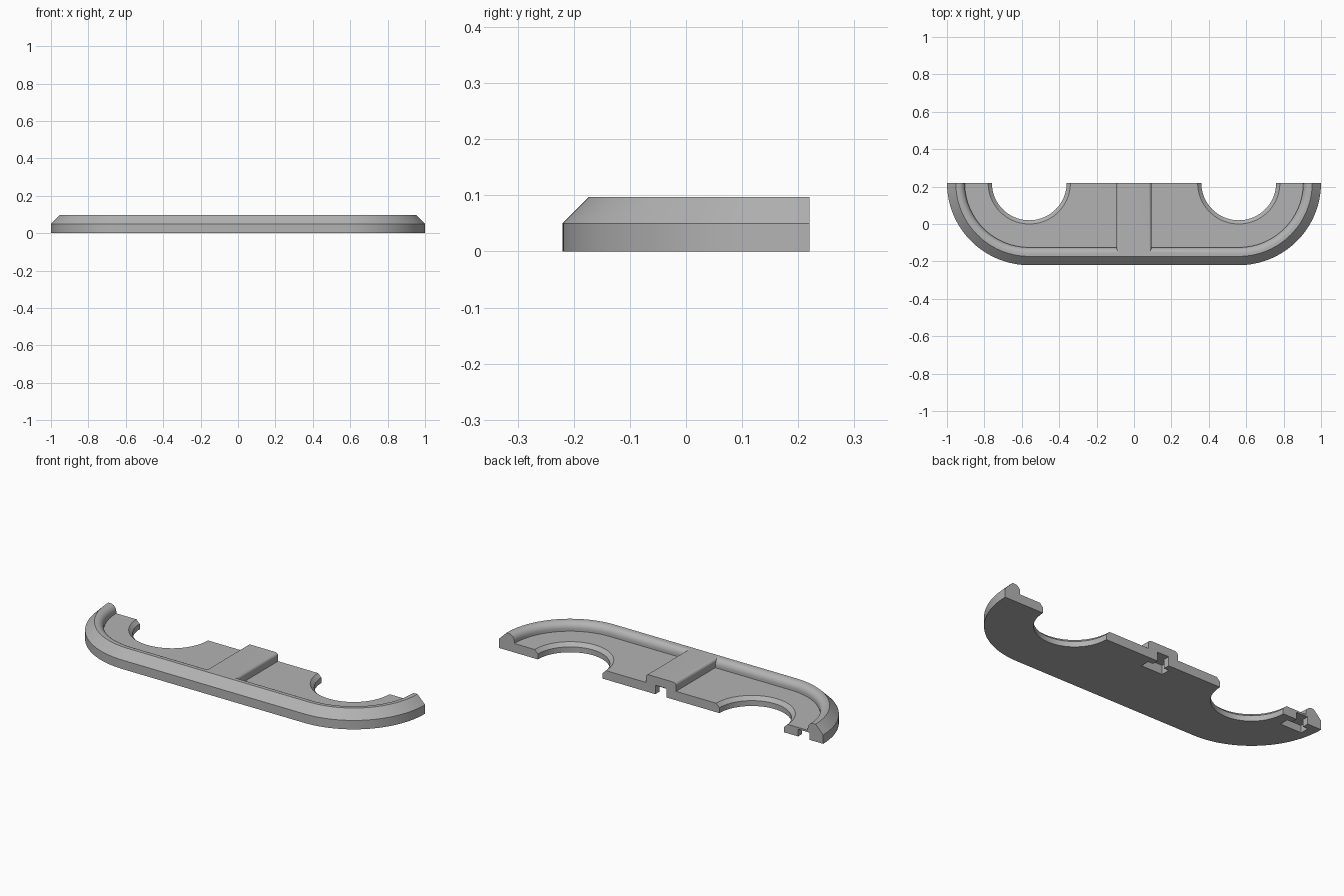
import bpy, bmesh, math

if "Cube" in bpy.data.objects:
    bpy.data.objects.remove(bpy.data.objects["Cube"], do_unlink=True)

CENTRE, BACK, RADIUS = 0.56, 0.22, 0.44   # arc centres, cut plane, outer radius
FLOOR, TOP = 0.05, 0.097

grey = bpy.data.materials.new("grey plastic")
grey.use_nodes = True
grey.diffuse_color = (0.45, 0.45, 0.45, 1)
grey.node_tree.nodes["Principled BSDF"].inputs["Base Color"].default_value = (0.45, 0.45, 0.45, 1)


def finish(name, bm):
    bmesh.ops.recalc_face_normals(bm, faces=bm.faces[:])
    mesh = bpy.data.meshes.new(name)
    bm.to_mesh(mesh)
    bm.free()
    mesh.materials.append(grey)
    obj = bpy.data.objects.new(name, mesh)
    bpy.context.collection.objects.link(obj)
    return obj


def prism(name, points, offset):
    """Extrude a closed polygon along an offset."""
    bm = bmesh.new()
    face = bm.faces.new([bm.verts.new(p) for p in points])
    ext = bmesh.ops.extrude_face_region(bm, geom=[face])["geom"]
    bmesh.ops.translate(bm, vec=offset, verts=[v for v in ext if isinstance(v, bmesh.types.BMVert)])
    return finish(name, bm)


def outline(inset, z, steps=32):
    """Half-stadium path, open at the cut plane."""
    r = RADIUS - inset
    arc = [(CENTRE + r * math.cos(a), BACK - r * math.sin(a))
           for a in (math.pi / 2 * i / steps for i in range(steps + 1))]
    path = arc + [(-x, y) for x, y in reversed(arc)]
    return [(x, y, z) for x, y in path]


def round_corner(cx, cz, r, start, steps=8):
    """Quarter circle running clockwise from the start angle."""
    return [(cx + r * math.cos(a), cz + r * math.sin(a))
            for a in (start - math.pi / 2 * i / steps for i in range(steps + 1))]


def combine(target, tool, operation):
    mod = target.modifiers.new(operation.lower(), "BOOLEAN")
    mod.operation, mod.solver, mod.object = operation, "EXACT", tool
    bpy.context.view_layer.objects.active = target
    bpy.ops.object.modifier_apply(modifier=mod.name)
    bpy.data.objects.remove(tool, do_unlink=True)


# Tray: chamfered outer wall, rounded inner rim and sunken floor
r = 0.035
section = [(0, 0), (0, FLOOR), (0.047, TOP)]
section += round_corner(0.095 - r, TOP - r, r, math.pi / 2) + [(0.095, FLOOR)]
bm = bmesh.new()
loops = [[bm.verts.new(p) for p in outline(i, z)] for i, z in section]
for a, b in zip(loops, loops[1:]):
    for k in range(len(a) - 1):
        bm.faces.new((a[k], a[k + 1], b[k + 1], b[k]))
bm.faces.new(loops[0])
bm.faces.new(loops[-1])
bm.faces.new([l[0] for l in loops] + [l[-1] for l in reversed(loops)])
tray = finish("tray", bm)

# Raised bridge with rounded upper edges
half, r = 0.093, 0.016
side = round_corner(half - r, TOP - r, r, math.pi / 2) + [(half, 0.02)]
profile = side + [(-x, z) for x, z in reversed(side)]
combine(tray, prism("bridge", [(x, -0.165, z) for x, z in profile], (0, BACK + 0.165, 0)), "UNION")

# Round openings with a chamfered upper lip
for x in (-CENTRE, CENTRE):
    bm = bmesh.new()
    rings = [[bm.verts.new((x + q * math.cos(math.tau * i / 96), BACK + q * math.sin(math.tau * i / 96), z))
              for i in range(96)] for q, z in ((0.2, -0.1), (0.2, 0.03), (0.22, FLOOR), (0.22, 0.2))]
    for a, b in zip(rings, rings[1:]):
        for i in range(96):
            j = (i + 1) % 96
            bm.faces.new((a[i], a[j], b[j], b[i]))
    bm.faces.new(rings[0])
    bm.faces.new(rings[-1])
    combine(tray, finish("opening_cutter", bm), "DIFFERENCE")

# T-shaped connector slots in the underside, open at the cut plane
tee = [(0.035, 0.1), (0.035, -0.035), (0.065, -0.035), (0.065, -0.085)]
tee += [(-x, y) for x, y in reversed(tee)]
for x, height in ((0, FLOOR), (-0.88, 0.04)):
    combine(tray, prism("slot_cutter", [(x + u, BACK + v, -0.1) for u, v in tee], (0, 0, height + 0.1)), "DIFFERENCE")

# Smooth curved surfaces, keep real edges crisp
bpy.ops.object.select_all(action="DESELECT")
tray.select_set(True)
bpy.context.view_layer.objects.active = tray
bpy.ops.object.shade_smooth_by_angle(angle=math.radians(25))
